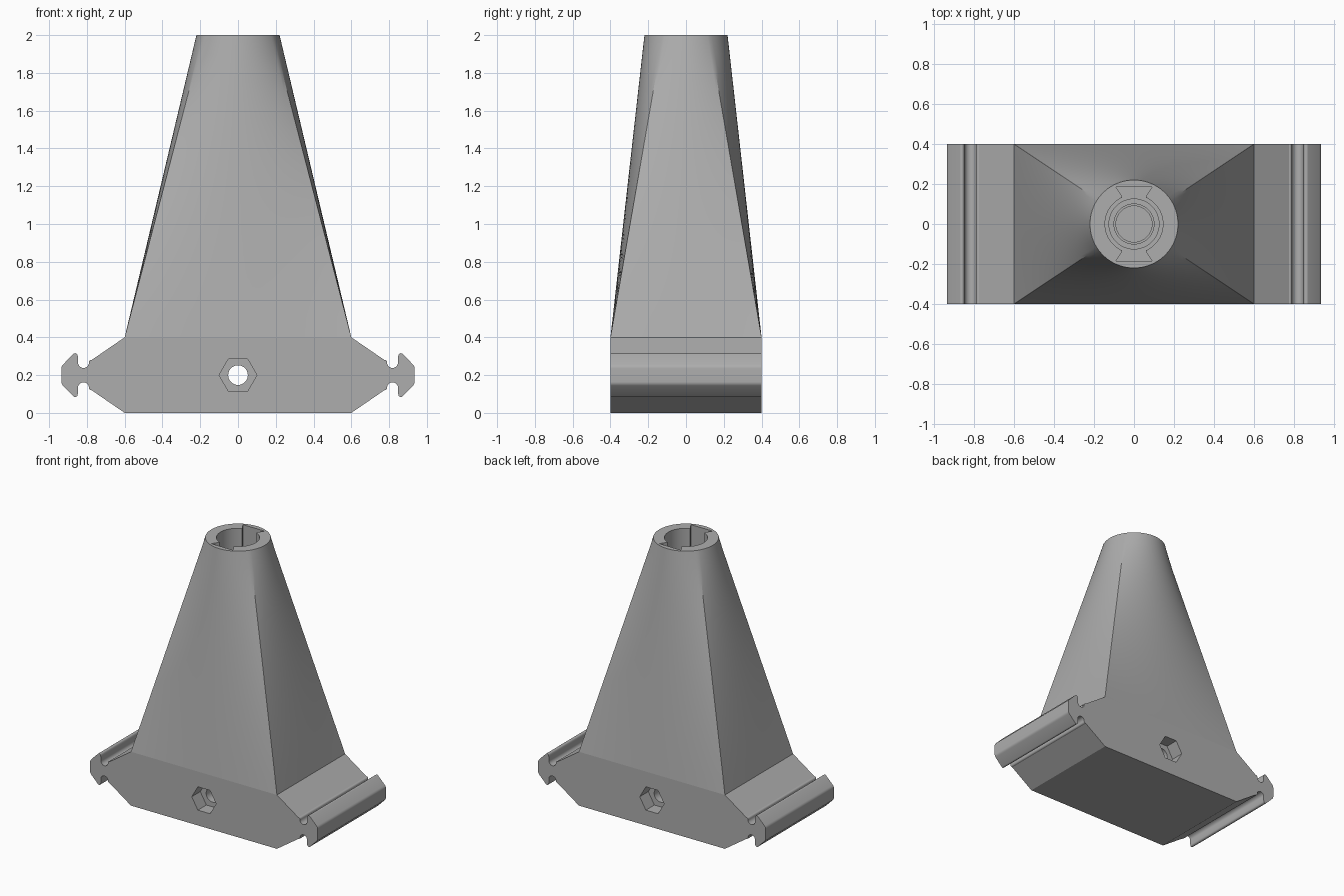
import bpy, bmesh, math
from mathutils import Vector

cube = bpy.data.objects.get("Cube")
if cube:
    bpy.data.objects.remove(cube, do_unlink=True)

grey = bpy.data.materials.new("plain_grey")
grey.use_nodes = True
colour = (0.42, 0.42, 0.42, 1)
grey.diffuse_color = colour
grey.node_tree.nodes["Principled BSDF"].inputs["Base Color"].default_value = colour


def make(name, rings):
    """Closed solid skinned through equal-length rings of points."""
    bm = bmesh.new()
    loops = [[bm.verts.new(p) for p in ring] for ring in rings]
    n = len(loops[0])
    for a, b in zip(loops, loops[1:]):
        for i in range(n):
            j = (i + 1) % n
            bm.faces.new((a[i], a[j], b[j], b[i]))
    bm.faces.new(loops[0])
    bm.faces.new(loops[-1])
    bmesh.ops.recalc_face_normals(bm, faces=bm.faces)
    mesh = bpy.data.meshes.new(name)
    bm.to_mesh(mesh)
    bm.free()
    mesh.materials.append(grey)
    ob = bpy.data.objects.new(name, mesh)
    bpy.context.scene.collection.objects.link(ob)
    return ob


def prism_y(name, pts, y0, y1):
    return make(name, [[(x, y, z) for x, z in pts] for y in (y0, y1)])


def prism_z(name, pts, z0, z1):
    return make(name, [[(x, y, z) for x, y in pts] for z in (z0, z1)])


def arc(cx, cy, r, a0, a1, n):
    return [(cx + r * math.cos(math.radians(a0 + (a1 - a0) * i / n)),
             cy + r * math.sin(math.radians(a0 + (a1 - a0) * i / n))) for i in range(n + 1)]


def circle(cx, cy, r, n):
    return arc(cx, cy, r, 0, 360, n)[:-1]


def cut(target, cutter):
    cutter.hide_render = True
    mod = target.modifiers.new("cut", 'BOOLEAN')
    mod.operation = 'DIFFERENCE'
    mod.solver = 'EXACT'
    mod.object = cutter
    bpy.ops.object.select_all(action='DESELECT')
    bpy.context.view_layer.objects.active = target
    target.select_set(True)
    bpy.ops.object.modifier_apply(modifier=mod.name)
    bpy.data.objects.remove(cutter, do_unlink=True)


# Base: constant section with a clip rail on each side
MID = 0.2
quarter = [(0.6, 0.4), (0.775, 0.28)]
quarter += arc(0.777, 0.267, 0.013, 80, 0, 4)
quarter += arc(0.818, 0.267, 0.029, 180, 360, 12)
quarter += [(0.847, 0.295)]
quarter += arc(0.862, 0.303, 0.013, 180, 45, 6)
quarter += arc(0.905, 0.235, 0.03, 45, 0, 5)
right = quarter + [(x, 2 * MID - z) for x, z in reversed(quarter)]
left = [(-x, z) for x, z in reversed(right)]
base = prism_y("base_with_clip_rails", right + left, -0.4, 0.4)

# Bolt hole with hexagonal pockets on both faces
cut(base, prism_y("bolt_cutter", circle(0, MID, 0.052, 32), -0.6, 0.6))
for s in (-1, 1):
    cut(base, prism_y("hex_cutter", circle(0, MID, 0.1, 6), s * 0.3, s * 0.5))

# Tower: rectangle blending into a circle
corners = [Vector((sx * 0.6, sy * 0.4)) for sx, sy in ((1, -1), (1, 1), (-1, 1), (-1, -1))]
STEPS, LEVELS = 24, 16
lower, upper = [], []
for k in range(4):
    a, b = corners[k], corners[(k + 1) % 4]
    ang = math.atan2(a.y, a.x)
    sweep = (math.atan2(b.y, b.x) - ang) % math.tau
    for i in range(STEPS):
        t = i / STEPS
        lower.append(a.lerp(b, t))
        th = ang + sweep * t
        upper.append(Vector((math.cos(th), math.sin(th))) * 0.22)
rings = []
for level in range(LEVELS + 1):
    t = level / LEVELS
    rings.append([(*p.lerp(q, t), 0.4 + 1.6 * t) for p, q in zip(lower, upper)])
tower = make("tapered_tower", rings)

# Stepped socket in the top with two dovetail slots
for r, floor in ((0.145, 1.4), (0.125, 1.3), (0.1, 1.2), (0.09, 1.15)):
    cut(tower, prism_z("bore_cutter", circle(0, 0, r, 64), floor, 2.2))
for s in (-1, 1):
    slot = [(-0.06, s * 0.08), (-0.06, s * 0.14), (-0.09, s * 0.185),
            (0.09, s * 0.185), (0.06, s * 0.14), (0.06, s * 0.08)]
    cut(tower, prism_z("slot_cutter", slot, 1.4, 2.2))

# Smooth curved walls, keep hard edges
bpy.ops.object.select_all(action='DESELECT')
for ob in (base, tower):
    ob.select_set(True)
bpy.context.view_layer.objects.active = tower
bpy.ops.object.shade_smooth_by_angle(angle=math.radians(30))
